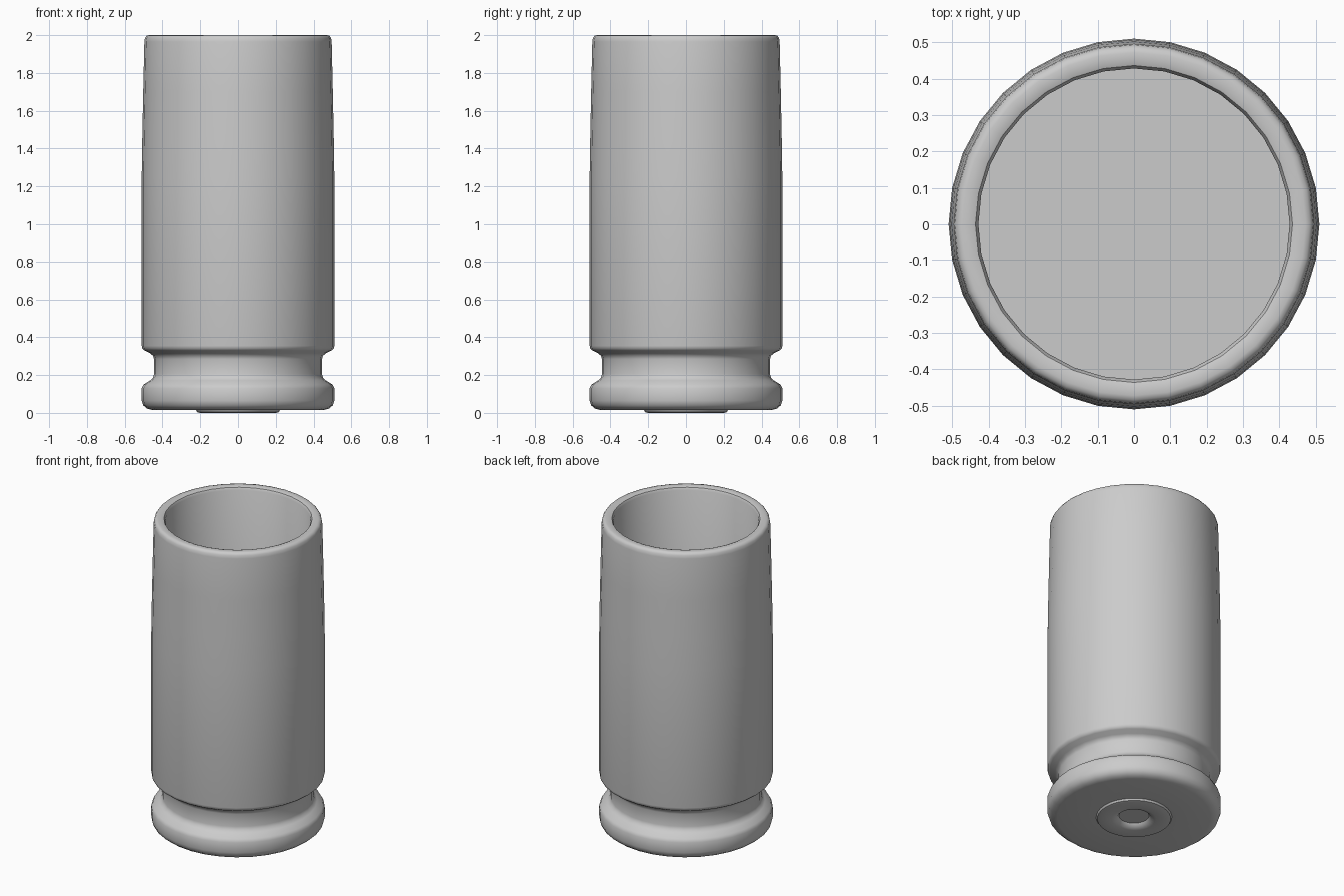
import bpy, bmesh, math

if "Cube" in bpy.data.objects:
    bpy.data.objects.remove(bpy.data.objects["Cube"])

SIDES = 32


def lathe(name, profile, angle=40):
    """Spin an (r, z) profile round the z axis; r = 0 points become poles."""
    bm = bmesh.new()
    rings = []
    for r, z in profile:
        if r == 0:
            rings.append([bm.verts.new((0, 0, z))] * SIDES)
        else:
            rings.append([bm.verts.new((r * math.cos(2 * math.pi * i / SIDES),
                                        r * math.sin(2 * math.pi * i / SIDES), z))
                          for i in range(SIDES)])
    for a, b in zip(rings, rings[1:]):
        for i in range(SIDES):
            j = (i + 1) % SIDES
            bm.faces.new(list(dict.fromkeys((a[i], a[j], b[j], b[i]))))
    bmesh.ops.recalc_face_normals(bm, faces=bm.faces)
    mesh = bpy.data.meshes.new(name)
    bm.to_mesh(mesh)
    bm.free()
    obj = bpy.data.objects.new(name, mesh)
    bpy.context.collection.objects.link(obj)
    bpy.ops.object.select_all(action='DESELECT')
    obj.select_set(True)
    bpy.context.view_layer.objects.active = obj
    bpy.ops.object.shade_smooth_by_angle(angle=math.radians(angle))
    return obj


# Open casing in one profile, from the base centre round to the inner floor
primer = [(0, 0.025), (0.088, 0.025), (0.10, 0.01), (0.13, 0.0), (0.20, 0.0),
          (0.216, 0.004), (0.223, 0.015)]
rim = [(0.45, 0.015), (0.48, 0.022), (0.502, 0.04), (0.51, 0.065), (0.51, 0.13),
       (0.50, 0.15), (0.465, 0.172), (0.45, 0.187), (0.445, 0.205)]
groove = [(0.445, 0.285), (0.45, 0.302), (0.465, 0.315), (0.495, 0.33), (0.507, 0.34)]
body = [(0.51, 0.355), (0.51, 1.25), (0.507, 1.45), (0.502, 1.7), (0.496, 1.965)]
lip = [(0.493, 1.985), (0.484, 1.997), (0.472, 2.0), (0.45, 2.0), (0.436, 1.995),
       (0.428, 1.98)]
inside = [(0.428, 0.40), (0, 0.40)]

lathe("casing", primer + rim + groove + body + lip + inside)
